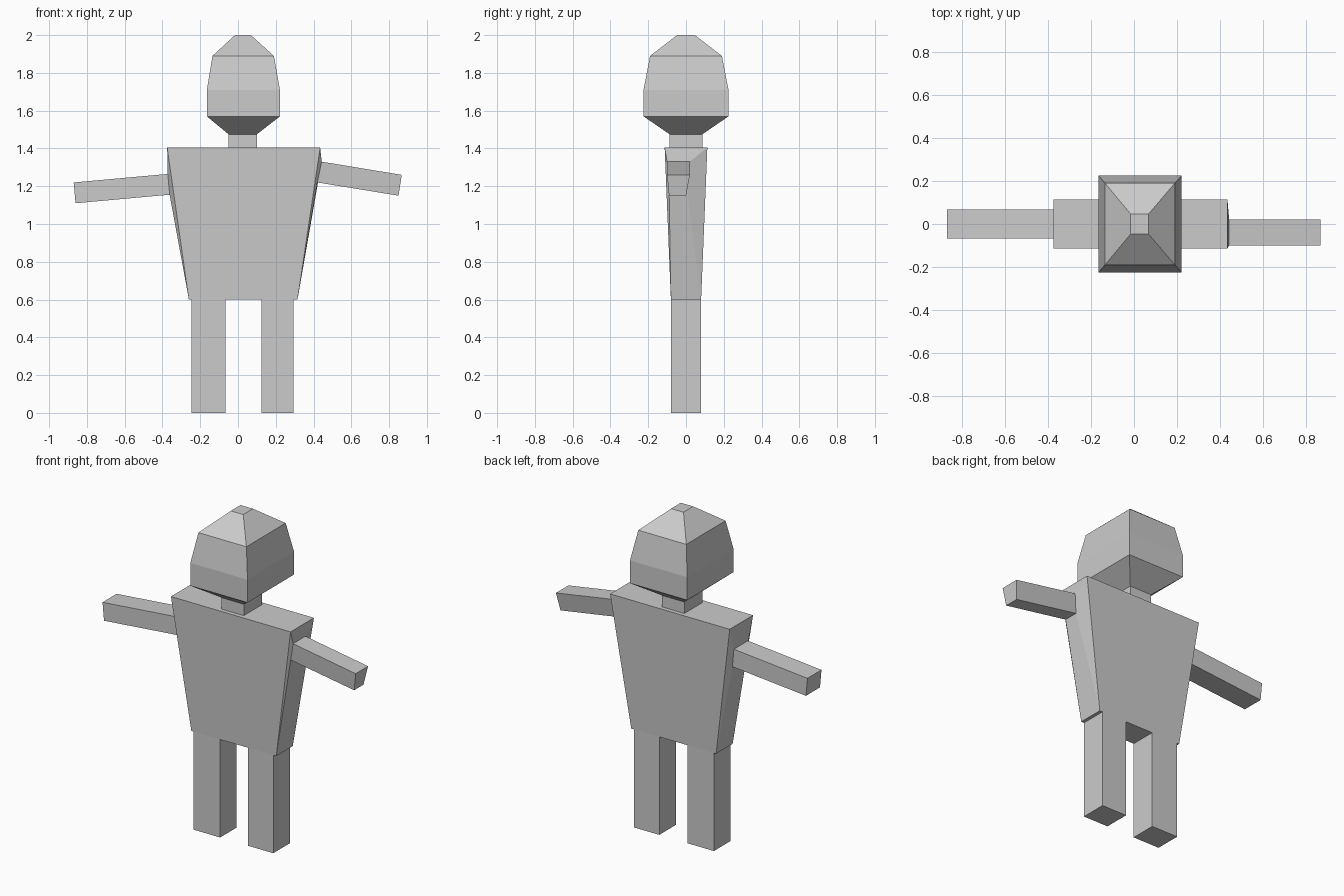
import bpy
import bmesh

if "Cube" in bpy.data.objects:
    bpy.data.objects.remove(bpy.data.objects["Cube"], do_unlink=True)

# One plain grey for the whole figure
GREY = (0.6, 0.6, 0.6, 1.0)
grey = bpy.data.materials.new("plain_grey")
grey.use_nodes = True
grey.diffuse_color = GREY
grey.node_tree.nodes["Principled BSDF"].inputs["Base Color"].default_value = GREY


def loft(name, rings):
    """Skin a series of four-cornered rings and cap both ends."""
    bm = bmesh.new()
    loops = [[bm.verts.new(p) for p in ring] for ring in rings]
    for a, b in zip(loops, loops[1:]):
        for i in range(4):
            j = (i + 1) % 4
            bm.faces.new((a[i], a[j], b[j], b[i]))
    bm.faces.new(loops[0][::-1])
    bm.faces.new(loops[-1])
    bmesh.ops.recalc_face_normals(bm, faces=bm.faces)
    mesh = bpy.data.meshes.new(name)
    bm.to_mesh(mesh)
    bm.free()
    mesh.materials.append(grey)
    obj = bpy.data.objects.new(name, mesh)
    bpy.context.collection.objects.link(obj)
    return obj


def level(x0, x1, y, z):
    """Horizontal rectangle at height z."""
    return [(x0, -y, z), (x1, -y, z), (x1, y, z), (x0, y, z)]


def upright(low, high):
    """Sideways ring; low and high are (x, y front, y back, z)."""
    (xl, fl, bl, zl), (xh, fh, bh, zh) = low, high
    return [(xl, fl, zl), (xl, bl, zl), (xh, bh, zh), (xh, fh, zh)]


# Legs
for name, x0, x1 in (("right_leg", -0.245, -0.065), ("left_leg", 0.125, 0.295)):
    loft(name, [level(x0, x1, 0.08, 0), level(x0, x1, 0.08, 0.6)])

# Torso, with side faces drawn out to the shoulder sockets
right_socket = upright((-0.362, -0.068, 0.068, 1.155), (-0.372, -0.068, 0.068, 1.265))
left_socket = upright((0.42, -0.09, 0.0, 1.22), (0.443, -0.1, 0.02, 1.33))
right_side = upright((-0.26, -0.08, 0.08, 0.6), (-0.375, -0.113, 0.113, 1.405))
left_side = upright((0.315, -0.08, 0.08, 0.6), (0.435, -0.113, 0.113, 1.405))
loft("torso", [right_socket, right_side, left_side, left_socket])

# Arms
right_hand = upright((-0.86, -0.068, 0.068, 1.11), (-0.87, -0.068, 0.068, 1.22))
left_hand = upright((0.85, -0.09, 0.0, 1.15), (0.867, -0.1, 0.02, 1.26))
loft("right_arm", [right_hand, right_socket])
loft("left_arm", [left_socket, left_hand])

# Neck and faceted head
loft("neck", [level(-0.05, 0.10, 0.087, 1.40), level(-0.05, 0.10, 0.087, 1.475)])
loft("head", [
    level(-0.05, 0.10, 0.087, 1.475),
    level(-0.165, 0.222, 0.225, 1.57),
    level(-0.165, 0.222, 0.225, 1.71),
    level(-0.135, 0.19, 0.19, 1.89),
    level(-0.016, 0.068, 0.047, 2.0),
])
